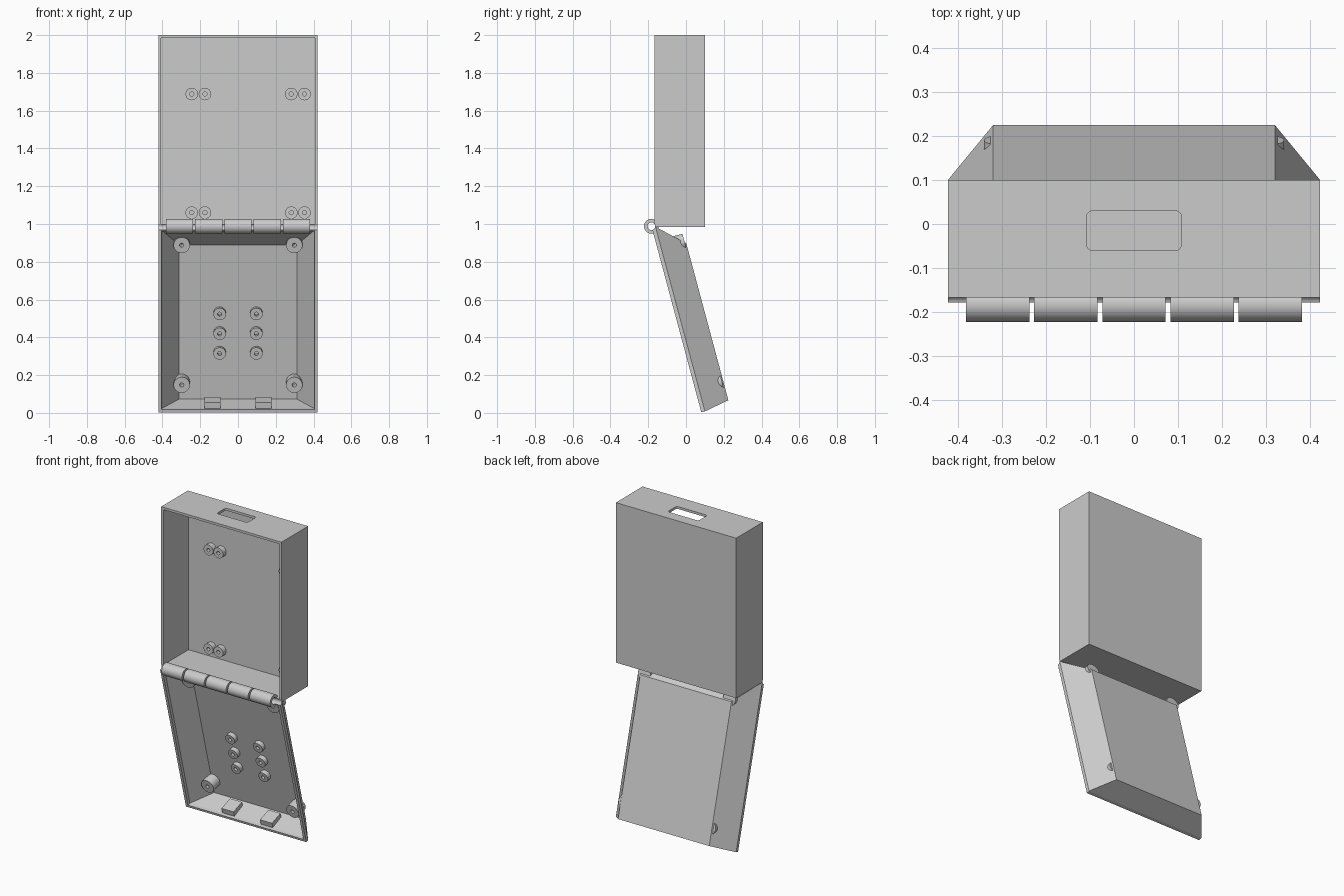
import bpy, bmesh, math
from mathutils import Vector

if "Cube" in bpy.data.objects:
    bpy.data.objects.remove(bpy.data.objects["Cube"])

HINGE = Vector((0, -0.183, 0.988))
TILT = math.radians(15)


def loft(name, rings, closed=False, caps=True, smooth=False):
    """Skin a list of equal-length point rings."""
    bm = bmesh.new()
    vs = [[bm.verts.new(p) for p in r] for r in rings]
    n = len(rings[0])
    pairs = list(zip(vs, vs[1:])) + ([(vs[-1], vs[0])] if closed else [])
    for a, b in pairs:
        for i in range(n):
            j = (i + 1) % n
            bm.faces.new((a[i], a[j], b[j], b[i]))
    if caps and not closed:
        bm.faces.new(vs[0])
        bm.faces.new(vs[-1])
    bmesh.ops.recalc_face_normals(bm, faces=bm.faces[:])
    me = bpy.data.meshes.new(name)
    bm.to_mesh(me)
    bm.free()
    ob = bpy.data.objects.new(name, me)
    bpy.context.collection.objects.link(ob)
    if smooth:
        select(ob)
        bpy.ops.object.shade_smooth_by_angle(angle=math.radians(30))
    return ob


def select(ob):
    bpy.ops.object.select_all(action='DESELECT')
    ob.select_set(True)
    bpy.context.view_layer.objects.active = ob


def rect(hw, y, z0, z1):
    return [(-hw, y, z0), (hw, y, z0), (hw, y, z1), (-hw, y, z1)]


def circle_y(r, y, n=32):
    return [(r * math.cos(2 * math.pi * i / n), y, r * math.sin(2 * math.pi * i / n)) for i in range(n)]


def circle_x(r, x, n=48):
    return [(x, r * math.cos(2 * math.pi * i / n), r * math.sin(2 * math.pi * i / n)) for i in range(n)]


def boss(name, x, y_front, y_back, z, r, hole=0.011):
    """Screw post with a blind hole, facing -y."""
    depth = y_front + (y_back - y_front) * 0.8
    ob = loft(name, [circle_y(r, y_back), circle_y(r, y_front),
                     circle_y(hole, y_front), circle_y(hole, depth)], smooth=True)
    ob.location = (x, 0, z)
    return ob


def cut(ob, cutter):
    m = ob.modifiers.new("cut", 'BOOLEAN')
    m.operation = 'DIFFERENCE'
    m.solver = 'EXACT'
    m.object = cutter
    select(ob)
    bpy.ops.object.modifier_apply(modifier=m.name)


def to_lid(ob):
    ob.parent = lid


# upper box, open at the front
box = loft("box_shell", [rect(0.407, 0.085, 1.0, 1.985), rect(0.407, -0.167, 1.0, 1.985),
                         rect(0.422, -0.167, 0.985, 2.0), rect(0.422, 0.1, 0.985, 2.0)])

# lid tray with tapered sides, in hinge coordinates
lid = loft("lid_tray", [rect(0.312, 0.14, -0.985, -0.14), rect(0.405, 0.02, -1.005, -0.027),
                        rect(0.405, 0.0, -1.005, -0.025), rect(0.422, 0.0, -1.02, -0.008),
                        rect(0.422, 0.02, -1.02, -0.008), rect(0.32, 0.155, -0.995, -0.135)])
lid.location = HINGE
lid.rotation_euler = (TILT, 0, 0)
bpy.context.view_layer.update()

# rounded slot in the top of the box
slot = []
for k, (sx, sy) in enumerate([(1, 1), (-1, 1), (-1, -1), (1, -1)]):
    for i in range(7):
        a = math.pi / 2 * (k + i / 6)
        slot.append((sx * 0.093 + 0.015 * math.cos(a), -0.015 + sy * 0.03 + 0.015 * math.sin(a)))
slot_cutter = loft("slot_cutter", [[(x, y, z) for x, y in slot] for z in (1.95, 2.05)])
cut(box, slot_cutter)

# hinge pin bore through box and lid edges
bore = loft("bore_cutter", [circle_x(0.02, -0.5), circle_x(0.02, 0.5)])
bore.location = HINGE
bpy.context.view_layer.update()
cut(box, bore)
cut(lid, bore)
for c in (slot_cutter, bore):
    bpy.data.objects.remove(c)

# five hinge barrels
for i in range(5):
    cx, h = (i - 2) * 0.1545, 0.072
    b = loft("hinge_barrel", [circle_x(0.039, cx - h), circle_x(0.039, cx + h),
                              circle_x(0.02, cx + h), circle_x(0.02, cx - h)],
             closed=True, smooth=True)
    b.location = HINGE

# paired posts on the back wall of the box
for z in (1.06, 1.688):
    for x in (-0.245, -0.175, 0.282, 0.352):
        boss("box_post", x, 0.052, 0.09, z, 0.033)

# lid posts: tall ones in the corners, short ones in two columns
for s in (-1, 1):
    for d in (0.124, 0.89):
        to_lid(boss("lid_corner_post", s * 0.298, 0.075, 0.148, -d, 0.043))
    for d in (0.512, 0.62, 0.728):
        to_lid(boss("lid_post", s * 0.097, 0.112, 0.148, -d, 0.033))

    # latch blocks on the lower lid wall
    prof = [(0.02, -1.008), (0.02, -0.972), (0.11, -0.965), (0.11, -0.995)]
    to_lid(loft("latch_block", [[(s * 0.135 + dx, y, z) for y, z in prof] for dx in (-0.042, 0.042)]))
